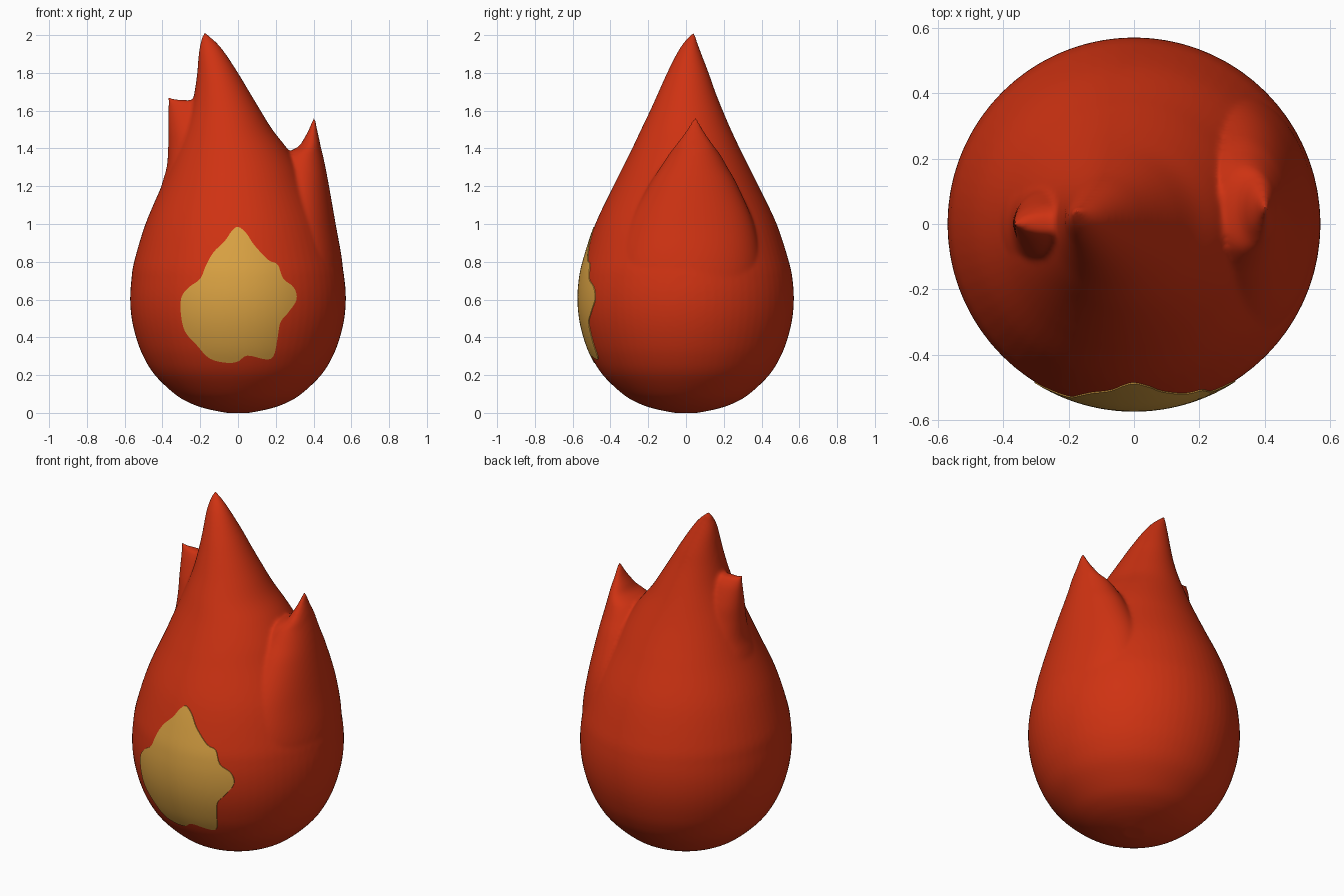
import bpy, bmesh, math
from mathutils import Vector
from mathutils.bvhtree import BVHTree

if "Cube" in bpy.data.objects:
    bpy.data.objects.remove(bpy.data.objects["Cube"])


def material(name, rgb):
    m = bpy.data.materials.new(name)
    m.diffuse_color = (*rgb, 1)
    m.use_nodes = True
    m.node_tree.nodes["Principled BSDF"].inputs["Base Color"].default_value = m.diffuse_color
    return m


RED = material("flame red", (0.62, 0.032, 0.006))
GOLD = material("inner flame gold", (0.70, 0.36, 0.055))


def spline(rows, steps, closed=False):
    """Smooth Catmull-Rom interpolation through tuples."""
    n, out = len(rows), []
    pick = (lambda i: rows[i % n]) if closed else (lambda i: rows[max(0, min(n - 1, i))])
    for i in range(n if closed else n - 1):
        a, b, c, d = (pick(i + k) for k in (-1, 0, 1, 2))
        for s in range(steps):
            t = s / steps
            out.append(tuple(0.5 * (2 * q + (r - p) * t + (2 * p - 5 * q + 4 * r - w) * t * t
                                    + (3 * q - p - 3 * r + w) * t ** 3)
                             for p, q, r, w in zip(a, b, c, d)))
    if not closed:
        out.append(rows[-1])
    return out


def loft(bm, rows, seg=72):
    """Rows are (z, left x, right x, front y, back y) ellipses, bottom to top."""
    rings = []
    for z, x0, x1, y0, y1 in spline(rows, 6):
        cx, cy = (x0 + x1) / 2, (y0 + y1) / 2
        rx, ry = max((x1 - x0) / 2, 0.002), max((y1 - y0) / 2, 0.002)
        rings.append([bm.verts.new((cx + rx * math.cos(2 * math.pi * i / seg),
                                    cy + ry * math.sin(2 * math.pi * i / seg), z))
                      for i in range(seg)])
    for a, b in zip(rings, rings[1:]):
        for i in range(seg):
            j = (i + 1) % seg
            bm.faces.new((a[i], a[j], b[j], b[i]))
    bm.faces.new(rings[0][::-1])
    bm.faces.new(rings[-1])


def finish(bm, name, mat):
    me = bpy.data.meshes.new(name)
    bm.to_mesh(me)
    bm.free()
    for p in me.polygons:
        p.use_smooth = True
    me.materials.append(mat)
    ob = bpy.data.objects.new(name, me)
    bpy.context.collection.objects.link(ob)
    return ob


# Flame body: teardrop with a main tip and two side tongues, fused together
bm = bmesh.new()
base = [(0.0, 0.06), (0.02, 0.16), (0.05, 0.25), (0.1, 0.335), (0.2, 0.44), (0.3, 0.502),
        (0.4, 0.54), (0.5, 0.563), (0.6, 0.571), (0.7, 0.565)]
loft(bm, [(z, -r, r, -r, r) for z, r in base] + [
    (0.8, -0.55, 0.545, -0.545, 0.545), (1.0, -0.49, 0.475, -0.48, 0.48),
    (1.2, -0.405, 0.375, -0.385, 0.385), (1.3, -0.365, 0.325, -0.335, 0.335),
    (1.4, -0.325, 0.26, -0.285, 0.285), (1.5, -0.285, 0.182, -0.238, 0.238),
    (1.6, -0.252, 0.12, -0.19, 0.195), (1.7, -0.23, 0.06, -0.145, 0.155),
    (1.8, -0.216, 0.0, -0.1, 0.12), (1.9, -0.208, -0.065, -0.05, 0.082),
    (1.96, -0.198, -0.113, -0.012, 0.06), (2.012, -0.184, -0.172, 0.035, 0.045)])
# right tongue
loft(bm, [
    (0.6, 0.0, 0.567, -0.4, 0.4), (0.8, 0.05, 0.552, -0.38, 0.4), (1.0, 0.1, 0.517, -0.31, 0.36),
    (1.2, 0.16, 0.482, -0.2, 0.275), (1.3, 0.2, 0.463, -0.135, 0.22),
    (1.37, 0.25, 0.448, -0.09, 0.18), (1.41, 0.32, 0.438, -0.06, 0.15),
    (1.45, 0.348, 0.43, -0.03, 0.122), (1.5, 0.375, 0.419, 0.005, 0.09),
    (1.57, 0.401, 0.407, 0.045, 0.055)])
# left tongue
loft(bm, [
    (1.0, -0.46, -0.1, -0.28, 0.28), (1.2, -0.406, -0.1, -0.21, 0.21),
    (1.3, -0.378, -0.1, -0.16, 0.16), (1.4, -0.37, -0.1, -0.125, 0.125),
    (1.5, -0.37, -0.12, -0.095, 0.1), (1.6, -0.37, -0.14, -0.055, 0.065),
    (1.645, -0.37, -0.17, -0.03, 0.035), (1.66, -0.371, -0.33, -0.012, 0.012),
    (1.672, -0.37, -0.36, -0.005, 0.005)])
body = finish(bm, "flame_body", RED)
fuse = body.modifiers.new("Fuse", 'REMESH')
fuse.mode = 'VOXEL'
fuse.voxel_size = 0.01
fuse.use_smooth_shade = True
soft = body.modifiers.new("Soften", 'SMOOTH')
soft.factor = 0.5
soft.iterations = 8

# Gold patch: rounded outline wrapped on the front of the body
depsgraph = bpy.context.evaluated_depsgraph_get()
tree = BVHTree.FromObject(body, depsgraph)
outline = spline([
    (0, .985), (.045, .95), (.085, .89), (.16, .81), (.21, .785), (.24, .71), (.295, .665),
    (.31, .60), (.265, .53), (.225, .48), (.21, .40), (.19, .305), (.15, .283), (.05, .303),
    (0, .272), (-.06, .265), (-.15, .288), (-.22, .36), (-.28, .43), (-.302, .52),
    (-.30, .61), (-.26, .665), (-.2, .71), (-.17, .78), (-.13, .85), (-.07, .91),
    (-.035, .96)], 4, closed=True)


def on_front(x, z, lift):
    hit, normal, _, _ = tree.ray_cast(Vector((x, -2, z)), Vector((0, 1, 0)))
    return hit + Vector((0, -lift, 0))


bm = bmesh.new()
centre = bm.verts.new(on_front(0, 0.6, 0.004))
levels = 14
rings = []
for k in range(1, levels + 2):
    s, lift = (k / levels, 0.004) if k <= levels else (1, -0.004)
    rings.append([bm.verts.new(on_front(x * s, 0.6 + (z - 0.6) * s, lift)) for x, z in outline])
n = len(outline)
for i in range(n):
    j = (i + 1) % n
    bm.faces.new((centre, rings[0][j], rings[0][i]))
    for a, b in zip(rings, rings[1:]):
        bm.faces.new((a[i], a[j], b[j], b[i]))
bmesh.ops.recalc_face_normals(bm, faces=bm.faces)
if sum((f.normal.y for f in bm.faces)) > 0:
    bmesh.ops.reverse_faces(bm, faces=bm.faces)
patch = finish(bm, "inner_flame_patch", GOLD)
for ob in (body, patch):
    ob.select_set(True)
bpy.context.view_layer.objects.active = patch
body.select_set(False)
bpy.ops.object.shade_smooth_by_angle(angle=math.radians(40))
